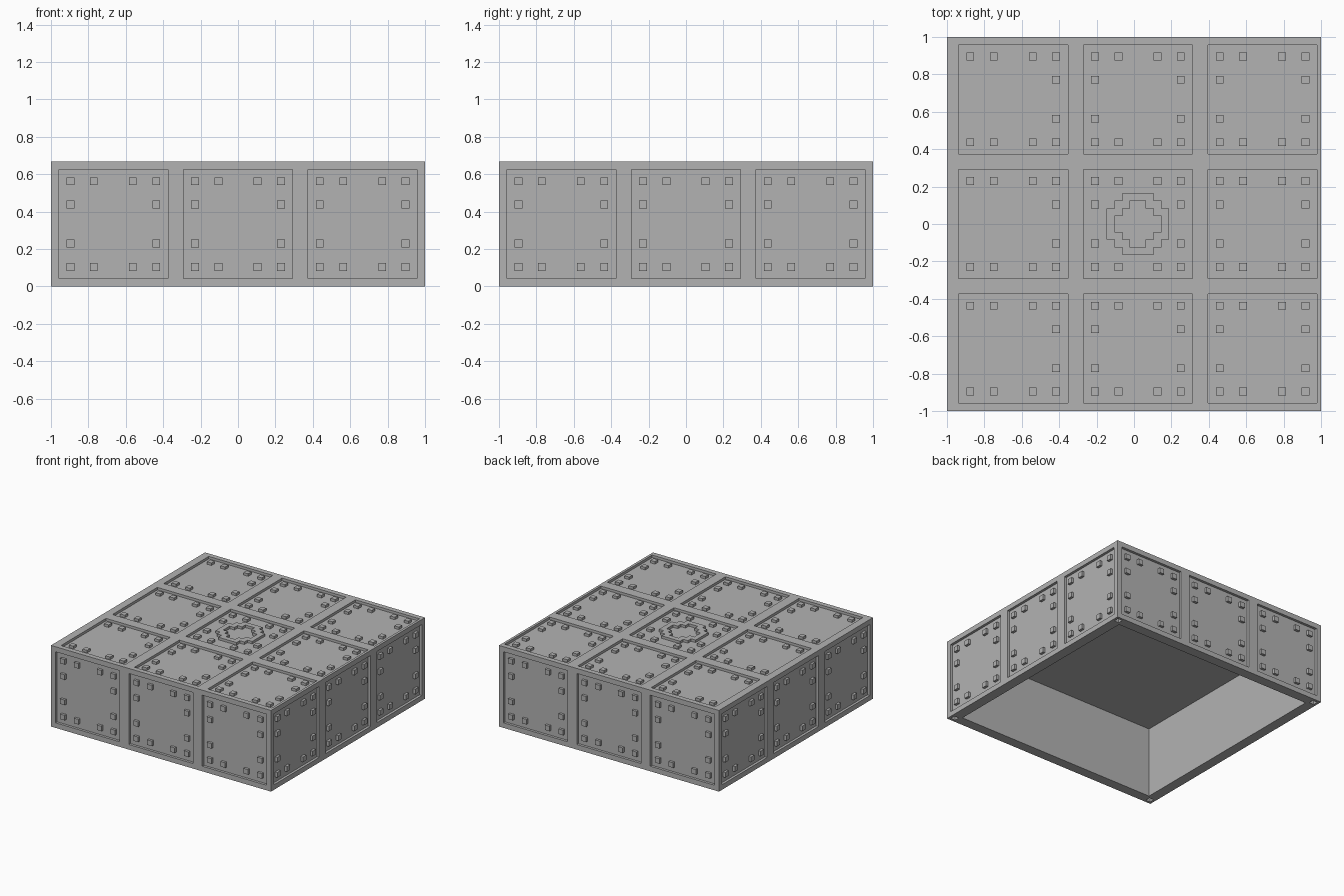
import bpy
import bmesh
from math import pi
from mathutils import Matrix, Vector

if "Cube" in bpy.data.objects:
    bpy.data.objects.remove(bpy.data.objects["Cube"])

U = 1 / 24          # one module: the block is 48 x 48 x 16 modules
DEPTH = U / 2       # panel recess and rivet height
HEIGHT = 16 * U
WALL = 2 * U

grey = bpy.data.materials.new("panel grey")
grey.use_nodes = True
colour = (0.45, 0.45, 0.45, 1)
grey.diffuse_color = colour
grey.node_tree.nodes["Principled BSDF"].inputs["Base Color"].default_value = colour


def add_box(bm, low, high, frame=Matrix(), open_base=False):
    """Box between two corners, optionally without its lower face."""
    low, high = Vector(low), Vector(high)
    size = Matrix.Diagonal((*(high - low), 1))
    verts = bmesh.ops.create_cube(bm, size=1)["verts"]
    if open_base:
        base = min(verts[0].link_faces[:] + verts[-1].link_faces[:],
                   key=lambda f: f.calc_center_median().z)
        bm.faces.remove(base)
    bmesh.ops.transform(bm, verts=verts,
                        matrix=frame @ Matrix.Translation((low + high) / 2) @ size)


def make_object(name, bm):
    mesh = bpy.data.meshes.new(name)
    bm.to_mesh(mesh)
    bm.free()
    mesh.materials.append(grey)
    obj = bpy.data.objects.new(name, mesh)
    bpy.context.collection.objects.link(obj)
    return obj


# Panel frames: local z points out of the block, origin at the panel centre
side_panels, top_panels = [], []
for turn in range(4):
    face = Matrix.Rotation(turn * pi / 2, 4, "Z") @ Matrix.Rotation(pi / 2, 4, "X")
    for i in (-1, 0, 1):
        side_panels.append(face @ Matrix.Translation((16 * U * i, HEIGHT / 2, 1)))
for i in (-1, 0, 1):
    for j in (-1, 0, 1):
        top_panels.append((i, Matrix.Translation((16 * U * i + U / 2, 16 * U * j, HEIGHT))))
all_panels = side_panels + [frame for _, frame in top_panels]

# Body with recessed panels, open underside and corner holes
bm = bmesh.new()
add_box(bm, (-1, -1, 0), (1, 1, HEIGHT))
body = make_object("block_body", bm)

bm = bmesh.new()
inner = 1 - WALL
add_box(bm, (-inner, -inner, -U), (inner, inner, HEIGHT - WALL))
for frame in all_panels:
    add_box(bm, (-7 * U, -7 * U, -DEPTH), (7 * U, 7 * U, U / 4), frame)
for sx in (-1, 1):
    for sy in (-1, 1):
        hole = Matrix.Translation((sx * (1 - U), sy * (1 - U), 0))
        add_box(bm, (-U / 2, -U / 2, -U), (U / 2, U / 2, U), hole)
cutter = make_object("recess_cutter", bm)
cutter.hide_render = True

cut = body.modifiers.new("recesses", "BOOLEAN")
cut.operation = "DIFFERENCE"
cut.solver = "EXACT"
cut.object = cutter
graph = bpy.context.evaluated_depsgraph_get()
cut_mesh = bpy.data.meshes.new_from_object(body.evaluated_get(graph))
body.modifiers.clear()
body.data = cut_mesh
bpy.data.objects.remove(cutter)


def add_rivets(bm, frame, skip_left=False):
    """Rivets around the border of one panel."""
    steps = (-5.5, -2.5, 2.5, 5.5)
    for a in steps:
        for b in steps:
            middle_row = abs(b) < 5
            if middle_row and (abs(a) < 5 or (skip_left and a < 0)):
                continue
            add_box(bm, ((a - 0.5) * U, (b - 0.5) * U, -DEPTH),
                    ((a + 0.5) * U, (b + 0.5) * U, 0), frame, open_base=True)


bm = bmesh.new()
for frame in side_panels:
    add_rivets(bm, frame)
make_object("side_rivets", bm)

bm = bmesh.new()
for column, frame in top_panels:
    add_rivets(bm, frame, skip_left=column < 0)
make_object("top_rivets", bm)

# Stepped ring in the middle of the top
bm = bmesh.new()
cells = [k + 0.5 for k in range(-4, 4)]
for a in cells:
    for b in cells:
        if 3 < abs(a) + abs(b) <= 5:
            corners = ((-0.5, -0.5), (0.5, -0.5), (0.5, 0.5), (-0.5, 0.5))
            bm.faces.new([bm.verts.new(((a + p + 0.5) * U, (b + q) * U, HEIGHT - DEPTH))
                          for p, q in corners])
bmesh.ops.remove_doubles(bm, verts=bm.verts, dist=U / 100)
raised = bmesh.ops.extrude_face_region(bm, geom=bm.faces[:])["geom"]
bmesh.ops.translate(bm, vec=(0, 0, DEPTH),
                    verts=[v for v in raised if isinstance(v, bmesh.types.BMVert)])
floor = HEIGHT - DEPTH / 2
bmesh.ops.delete(bm, context="FACES_ONLY",
                 geom=[f for f in bm.faces if all(v.co.z < floor for v in f.verts)])
bmesh.ops.recalc_face_normals(bm, faces=bm.faces)
make_object("top_ring", bm)
